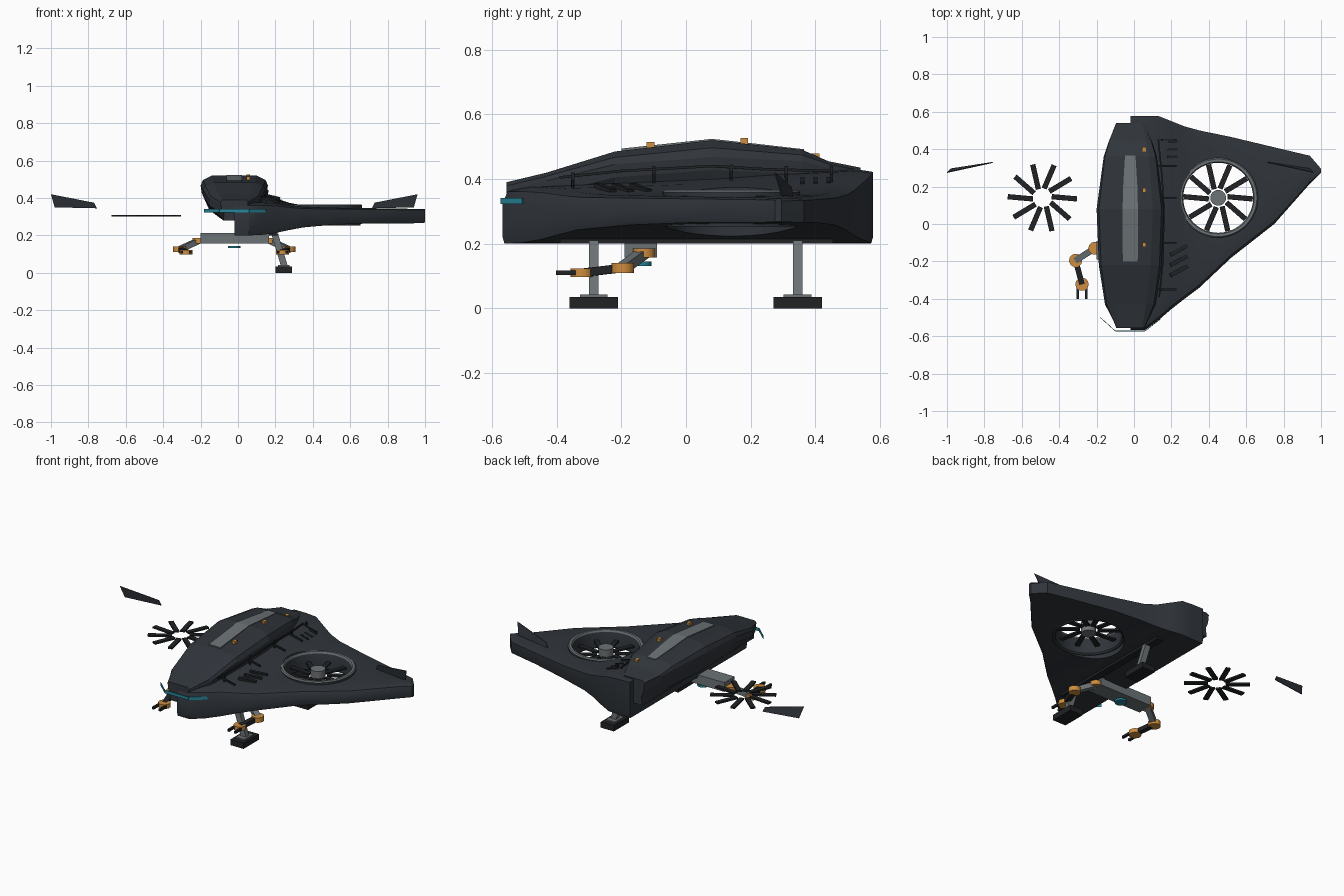
import bpy, bmesh, math
from mathutils import Vector, Matrix

if "Cube" in bpy.data.objects:
    bpy.data.objects.remove(bpy.data.objects["Cube"])

CX = -0.02  # symmetry axis of the craft


def mat(name, c):
    m = bpy.data.materials.new(name)
    m.diffuse_color = (*c, 1)
    m.use_nodes = True
    m.node_tree.nodes["Principled BSDF"].inputs["Base Color"].default_value = m.diffuse_color
    return m


HULL = mat("hull", (0.030, 0.036, 0.044))
BLACK = mat("black", (0.014, 0.016, 0.018))
GREY = mat("metal", (0.15, 0.17, 0.18))
ORANGE = mat("orange", (0.62, 0.27, 0.05))
TEAL = mat("teal", (0.02, 0.24, 0.32))


def make(name, bm, m):
    bmesh.ops.recalc_face_normals(bm, faces=bm.faces)
    me = bpy.data.meshes.new(name)
    bm.to_mesh(me)
    bm.free()
    ob = bpy.data.objects.new(name, me)
    bpy.context.collection.objects.link(ob)
    me.materials.append(m)
    return ob


def smooth(ob, angle=30):
    bpy.ops.object.select_all(action='DESELECT')
    ob.select_set(True)
    bpy.context.view_layer.objects.active = ob
    bpy.ops.object.shade_smooth_by_angle(angle=math.radians(angle))


def loft(name, rings, m):
    bm = bmesh.new()
    vs = [[bm.verts.new(p) for p in r] for r in rings]
    n = len(vs[0])
    for a, b in zip(vs, vs[1:]):
        for i in range(n):
            j = (i + 1) % n
            bm.faces.new((a[i], a[j], b[j], b[i]))
    bm.faces.new(vs[0])
    bm.faces.new(vs[-1])
    return make(name, bm, m)


def box(name, lo, hi, m):
    lo, hi = Vector(lo), Vector(hi)
    bm = bmesh.new()
    bmesh.ops.create_cube(bm, size=1, matrix=Matrix.Translation((lo + hi) / 2)
                          @ Matrix.Diagonal((*(hi - lo), 1)))
    return make(name, bm, m)


def bar(name, a, b, w, h, m):
    a, b = Vector(a), Vector(b)
    d = b - a
    bm = bmesh.new()
    bmesh.ops.create_cube(bm, size=1, matrix=Matrix.Translation((a + b) / 2)
                          @ d.to_track_quat('Y', 'Z').to_matrix().to_4x4()
                          @ Matrix.Diagonal((w, d.length, h, 1)))
    return make(name, bm, m)


def cyl(name, c, r, h, m, n=24):
    bm = bmesh.new()
    bmesh.ops.create_cone(bm, cap_ends=True, segments=n, radius1=r, radius2=r,
                          depth=h, matrix=Matrix.Translation(c))
    ob = make(name, bm, m)
    smooth(ob)
    return ob


# right wing: x, front y, back y, bottom z, front top z, back top z
wing_st = [(-0.02, -.567, .578, .20, .375, .43), (.06, -.567, .578, .20, .375, .43),
           (.13, -.515, .578, .203, .375, .425), (.20, -.455, .55, .213, .37, .40),
           (.27, -.40, .522, .228, .36, .375), (.35, -.34, .50, .243, .352, .36),
           (.52, -.18, .465, .258, .348, .35), (.75, .0, .41, .265, .345, .345),
           (.94, .215, .365, .265, .342, .342), (1.0, .275, .295, .268, .34, .34)]
rings = []
for x, f, b, zb, zf, zr in wing_st:
    L = b - f
    e, h = min(.05, L * .2), zf - zb
    rings.append([(x, f + e * .12, zb), (x, f, zb + h * .12), (x, f, zb + h * .7),
                  (x, f + e * .3, zf - h * .08), (x, f + e * 1.3, zf),
                  (x, (f + b) / 2, (zf + zr) / 2), (x, b - e, zr), (x, b, zr - .008),
                  (x, b, zb + h * .12), (x, b - e * .12, zb)])
wing = loft("right_wing", rings, HULL)
cutter = cyl("duct_cutter", (.45, .14, .3), .20, .6, HULL, 48)
cutter.hide_render = True
bpy.context.view_layer.objects.active = wing
mod = wing.modifiers.new("duct", 'BOOLEAN')
mod.object, mod.operation, mod.solver = cutter, 'DIFFERENCE', 'EXACT'
bpy.ops.object.modifier_apply(modifier=mod.name)
bpy.data.objects.remove(cutter)
smooth(wing, 35)

# fan duct ring
bm = bmesh.new()
N = 48
prof = [(.213, .34), (.213, .360), (.207, .366), (.193, .366), (.187, .355),
        (.187, .262), (.195, .254), (.206, .254), (.206, .30)]
vs = [[bm.verts.new((.45 + r * math.cos(t), .14 + r * math.sin(t), z)) for r, z in prof]
      for t in (2 * math.pi * k / N for k in range(N))]
for k in range(N):
    a, b = vs[k], vs[(k + 1) % N]
    for i in range(len(prof)):
        j = (i + 1) % len(prof)
        bm.faces.new((a[i], a[j], b[j], b[i]))
ring = make("fan_duct", bm, HULL)
ring.data.materials.append(GREY)
for p in ring.data.polygons:
    if p.center.z > .359:
        p.material_index = 1
smooth(ring)

# fan blades on both sides, hub on the right
for side, fx in (("left", -.49), ("right", .45)):
    for k in range(10):
        t = 2 * math.pi * k / 10
        d, s = Vector((math.cos(t), math.sin(t), 0)), Vector((-math.sin(t), math.cos(t), 0))
        c = Vector((fx, .14, .305))
        bar(f"{side}_fan_blade", c + d * .05 + s * .006, c + d * .185 - s * .006, .028, .01, BLACK)
cyl("fan_hub", (.45, .14, .315), .042, .07, GREY)

# central canopy: y, top half width, top z, shoulder half width, shoulder z
rings = []
for y, wt, zt, wm, zm in [(-.555, .062, .39, .07, .365), (-.43, .085, .42, .135, .395),
                          (-.22, .11, .485, .168, .445), (.08, .12, .52, .18, .468),
                          (.36, .10, .49, .142, .455), (.44, .088, .455, .115, .435),
                          (.54, .06, .435, .072, .415)]:
    half = [(wt, zt), (wt * .35 + wm * .65 + .008, zt - (zt - zm) * .45), (wm, zm),
            (wm * .97, zm - .04), (wm * .74, .335), (.058, .28)]
    pts = half + [(-w, z) for w, z in reversed(half)]
    rings.append([(CX + w, y, z) for w, z in pts])
loft("canopy", rings, HULL)
# light roof panel
loft("roof_panel", [[(CX - w, y, z), (CX + w, y, z), (CX + w, y, z - .02), (CX - w, y, z - .02)]
                    for y, w, z in [(-.2, .04, .494), (.08, .041, .524), (.2, .038, .511), (.365, .028, .492)]], GREY)
# roof lights
for y, z in ((-.11, .508), (.18, .52), (.40, .473)):
    box("roof_light", (.045, y - .012, z - .012), (.065, y + .012, z + .006), ORANGE)

# nose light strip, a thin upright ribbon
pts = [(-.18, -.50), (-.10, -.572), (.06, -.572), (.145, -.505)]
for a, b in zip(pts, pts[1:]):
    bar("nose_light", (*a, .332), (*b, .332), .003, .019, TEAL)

# pipes and brackets beside the canopy
path = [(.135, -.39, .405), (.155, -.2, .425), (.16, .08, .44), (.15, .25, .43), (.13, .45, .425)]
for a, b in zip(path, path[1:]):
    bar("side_pipe", a, b, .008, .008, BLACK)
for y, z in ((-.35, .40), (-.1, .42), (.14, .425), (.31, .42), (.45, .42)):
    bar("pipe_bracket", (.12, y, z), (.225, y, z - .025), .009, .009, BLACK)
    box("pipe_post", (.146, y - .005, z - .05), (.156, y + .005, z + .02), BLACK)
# slanted vents
for k in range(3):
    y = -.14 - .055 * k
    bar("wing_vent", (.195, y - .025, .38), (.285, y + .025, .36), .022, .016, BLACK)
for k in range(3):
    bar("rear_vent", (.18, .36 + .04 * k, .40), (.23, .36 + .04 * k, .385), .012, .012, BLACK)

# wing tip fins
for s in (1, -1):
    bm = bmesh.new()
    q = [(.735, .33, .345), (.96, .295, .35), (.98, .275, .42), (.75, .325, .375)]
    fr = [bm.verts.new((CX + s * x, y - .002, z)) for x, y, z in q]
    bk = [bm.verts.new((CX + s * x, y + .002, z)) for x, y, z in q]
    bm.faces.new(fr)
    bm.faces.new(bk)
    for i in range(4):
        j = (i + 1) % 4
        bm.faces.new((fr[i], fr[j], bk[j], bk[i]))
    make("tip_fin", bm, HULL)

# belly rail and landing legs
box("belly_rail", (.165, -.39, .20), (.21, .455, .228), BLACK)
for n, y in (("front", -.285), ("rear", .345)):
    bar(f"{n}_leg", (.198, y, .203), (.248, y, .035), .03, .035, GREY)
    box(f"{n}_foot_plate", (.215, y - .043, .03), (.275, y + .043, .043), GREY)
    box(f"{n}_foot", (.2, y - .075, 0), (.29, y + .075, .035), BLACK)

# manipulator arms
box("arm_beam", (-.2, -.19, .157), (.165, -.09, .214), GREY)
cyl("belly_sensor", (CX, -.14, .138), .034, .013, TEAL)
for s in (1, -1):
    P = lambda x, y, z: Vector((CX + s * x, y, z))
    sh, el, wr = P(.19, -.13, .172), P(.292, -.195, .125), P(.258, -.322, .11)
    cyl("arm_shoulder", sh, .034, .028, ORANGE)
    bar("upper_arm", sh, el, .034, .03, GREY)
    cyl("arm_elbow", el, .035, .03, ORANGE)
    bar("forearm", el, wr, .03, .026, BLACK)
    cyl("arm_wrist", wr, .035, .026, ORANGE)
    for dx in (-.023, .023):
        bar("gripper_finger", wr + Vector((dx, -.015, 0)), wr + Vector((dx, -.08, 0)), .013, .014, BLACK)
